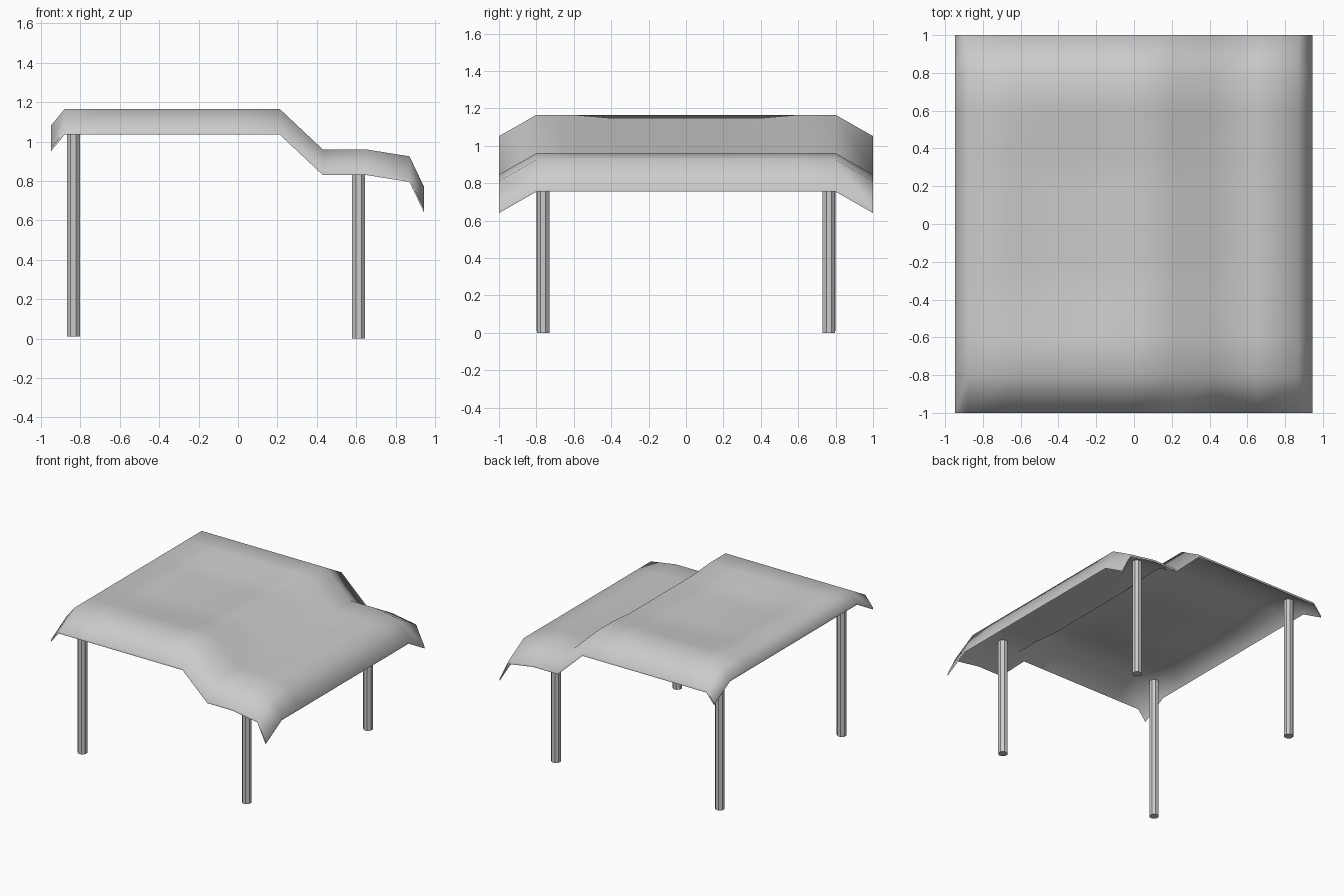
import bpy, bmesh, math

if "Cube" in bpy.data.objects:
    bpy.data.objects.remove(bpy.data.objects["Cube"])

# Canopy: grid of rows swept along y, with drooping edges and a shallow sag
PROFILE = [(-0.948, 1.082), (-0.88, 1.165), (-0.66, 1.165), (-0.44, 1.165),
           (-0.225, 1.165), (-0.006, 1.165), (0.212, 1.165), (0.43, 0.96),
           (0.65, 0.96), (0.87, 0.925), (0.944, 0.77)]
SAG = {2: 0.03, 3: 0.045, 4: 0.045, 5: 0.04, 6: 0.017, 7: 0.02}
ROWS = [-1 + 0.2 * j for j in range(11)]
THICK = 0.016


def canopy():
    bm = bmesh.new()
    grid = []
    for y in ROWS:
        row = []
        for i, (x, z) in enumerate(PROFILE):
            if abs(y) > 0.95:
                z -= 0.114
            if abs(y) < 0.45:
                z -= SAG.get(i, 0)
            row.append(bm.verts.new((x, y, z)))
        grid.append(row)
    for a, b in zip(grid, grid[1:]):
        for i in range(len(a) - 1):
            bm.faces.new((a[i], a[i + 1], b[i + 1], b[i]))
    # Underside and rim
    top = bm.faces[:]
    ext = bmesh.ops.extrude_face_region(bm, geom=top, use_keep_orig=True)
    for v in ext["geom"]:
        if isinstance(v, bmesh.types.BMVert):
            v.co.z -= THICK
    bmesh.ops.recalc_face_normals(bm, faces=bm.faces[:])
    mesh = bpy.data.meshes.new("canopy")
    bm.to_mesh(mesh)
    bm.free()
    obj = bpy.data.objects.new("canopy", mesh)
    bpy.context.collection.objects.link(obj)
    bpy.context.view_layer.objects.active = obj
    obj.select_set(True)
    bpy.ops.object.shade_smooth_by_angle(angle=math.radians(65))
    obj.select_set(False)


# Eight-sided post
def post(name, x, y, z0, z1):
    bpy.ops.mesh.primitive_cylinder_add(
        vertices=8, radius=0.036, depth=z1 - z0,
        location=(x, y, (z0 + z1) / 2), rotation=(0, 0, math.pi / 8))
    bpy.context.object.name = name
    bpy.context.object.select_set(False)


canopy()
for side, s in (("front", -1), ("back", 1)):
    post(side + "_left_post", -0.835, s * 0.767, 0.01, 1.155)
    post(side + "_right_post", 0.612, s * 0.764, 0.0, 0.95)
